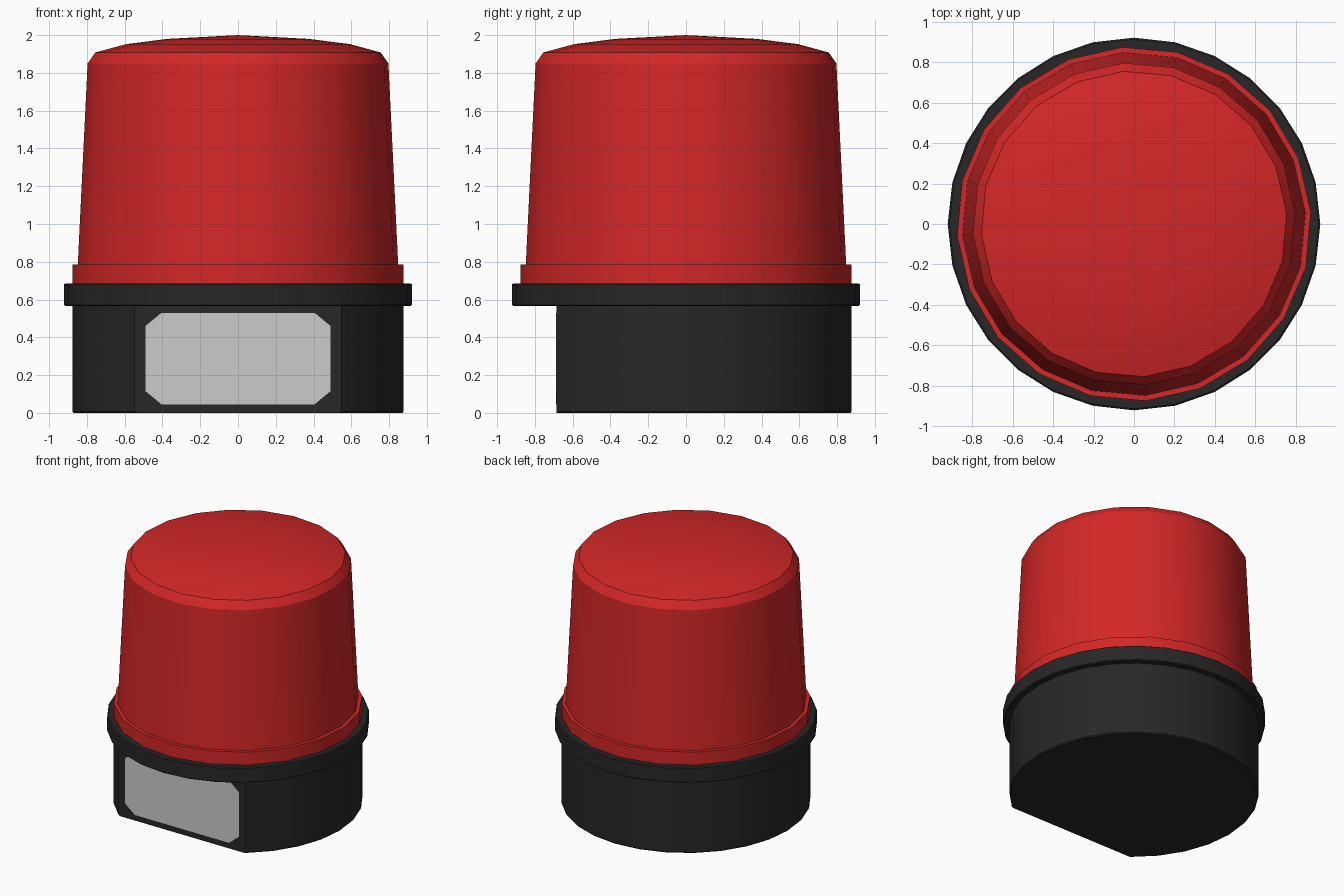
import bpy, bmesh, math

if "Cube" in bpy.data.objects:
    bpy.data.objects.remove(bpy.data.objects["Cube"])


def material(name, rgb):
    m = bpy.data.materials.new(name)
    m.diffuse_color = (*rgb, 1)
    m.use_nodes = True
    m.node_tree.nodes["Principled BSDF"].inputs["Base Color"].default_value = m.diffuse_color
    return m


RED = material("red_lens", (0.65, 0.02, 0.02))
BLACK = material("black_plastic", (0.02, 0.02, 0.02))


def finish(name, bm, mat=None, angle=25):
    bmesh.ops.recalc_face_normals(bm, faces=bm.faces)
    me = bpy.data.meshes.new(name)
    bm.to_mesh(me)
    bm.free()
    ob = bpy.data.objects.new(name, me)
    bpy.context.collection.objects.link(ob)
    if mat:
        me.materials.append(mat)
    bpy.ops.object.select_all(action='DESELECT')
    ob.select_set(True)
    bpy.context.view_layer.objects.active = ob
    bpy.ops.object.shade_smooth_by_angle(angle=math.radians(angle))
    return ob


def lathe(profile, sides, turn=0.0):
    """Closed solid of revolution from (radius, z) points, bottom to top."""
    bm = bmesh.new()
    rings = []
    for r, z in profile:
        if r == 0:
            rings.append([bm.verts.new((0, 0, z))] * sides)
            continue
        angles = [math.radians(turn) + math.tau * i / sides for i in range(sides)]
        rings.append([bm.verts.new((r * math.cos(a), r * math.sin(a), z)) for a in angles])
    for low, high in zip(rings, rings[1:]):
        for i in range(sides):
            j = (i + 1) % sides
            bm.faces.new(dict.fromkeys((low[i], low[j], high[j], high[i])))
    for ring in (rings[0], rings[-1]):
        if ring[0] is not ring[1]:
            bm.faces.new(ring)
    return bm


# Base drum with a flat cut across the front
FLAT_Y = -0.685
bm = lathe([(0.87, 0), (0.877, 0.008), (0.877, 0.58)], 28)
cut = bmesh.ops.bisect_plane(bm, geom=bm.verts[:] + bm.edges[:] + bm.faces[:],
                             plane_co=(0, FLAT_Y, 0), plane_no=(0, -1, 0), clear_outer=True)
edges = [e for e in cut['geom_cut'] if isinstance(e, bmesh.types.BMEdge)]
bmesh.ops.holes_fill(bm, edges=edges)
finish("base", bm, BLACK)

# Flange collar
finish("flange", lathe([(0.914, 0.566), (0.922, 0.572), (0.922, 0.68), (0.914, 0.686)], 28), BLACK)

# Lens: stepped rim, tapering wall, chamfer and shallow crown
finish("lens", lathe([(0.877, 0.68), (0.877, 0.785), (0.85, 0.785), (0.798, 1.85),
                      (0.757, 1.908), (0.595, 1.952), (0.375, 1.98), (0, 2.0)], 20, 3.8), RED)

# Label plate with clipped corners
bm = bmesh.new()
w, h, cx, cz, mid = 0.49, 0.2425, 0.085, 0.07, 0.2875
outline = [(w, h - cz), (w - cx, h), (cx - w, h), (-w, h - cz),
           (-w, cz - h), (cx - w, -h), (w - cx, -h), (w, cz - h)]
face = bm.faces.new([bm.verts.new((x, FLAT_Y + 0.002, mid + z)) for x, z in outline])
ext = bmesh.ops.extrude_face_region(bm, geom=[face])
bmesh.ops.translate(bm, vec=(0, -0.006, 0),
                    verts=[v for v in ext['geom'] if isinstance(v, bmesh.types.BMVert)])
finish("label_plate", bm)
